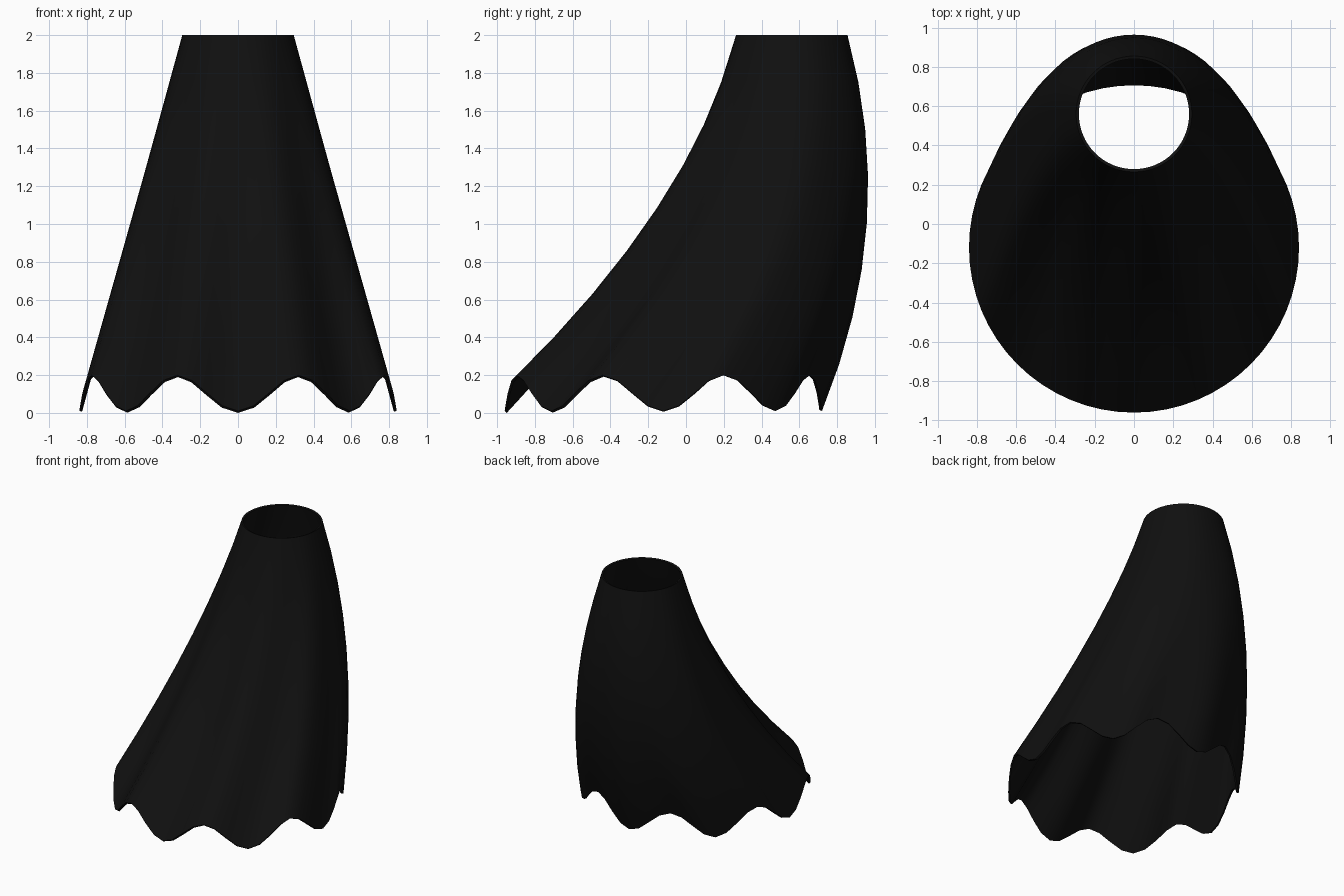
import bpy, bmesh
from math import sin, cos, pi

cube = bpy.data.objects.get("Cube")
if cube:
    bpy.data.objects.remove(cube)

SEGMENTS, RINGS, SCALLOPS = 64, 8, 8
HEM_RADIUS, NECK_RADIUS = 0.84, 0.295
HEM_Y, NECK_Y = -0.12, 0.56
HEM_LOW, HEM_HIGH, TOP = 0.01, 0.20, 2.0


def cloth_point(angle, t):
    """Point on the cloth, t runs from the scalloped hem to the neck."""
    radius = HEM_RADIUS + (NECK_RADIUS - HEM_RADIUS) * t
    centre = HEM_Y + (NECK_Y - HEM_Y) * (1 - (1 - t) ** 2)
    hem = HEM_LOW + (HEM_HIGH - HEM_LOW) * (1 - cos(SCALLOPS * angle)) / 2
    return (radius * sin(angle), centre - radius * cos(angle), hem + (TOP - hem) * t)


# Black cloth
black = bpy.data.materials.new("black_cloth")
black.use_nodes = True
colour = (0.005, 0.005, 0.005, 1)
black.diffuse_color = colour
black.node_tree.nodes["Principled BSDF"].inputs["Base Color"].default_value = colour

# Open tube lofted from the wavy hem to the round neck
bm = bmesh.new()
rings = [[bm.verts.new(cloth_point(2 * pi * s / SEGMENTS, r / RINGS))
          for s in range(SEGMENTS)] for r in range(RINGS + 1)]
for low, high in zip(rings, rings[1:]):
    for s in range(SEGMENTS):
        n = (s + 1) % SEGMENTS
        bm.faces.new((low[s], low[n], high[n], high[s]))
mesh = bpy.data.meshes.new("cloak")
bm.to_mesh(mesh)
bm.free()
mesh.materials.append(black)
cloak = bpy.data.objects.new("cloak", mesh)
bpy.context.collection.objects.link(cloak)

# Thin cloth thickness, growing inward
solid = cloak.modifiers.new("thickness", 'SOLIDIFY')
solid.thickness = 0.015
solid.offset = -1

bpy.ops.object.select_all(action='DESELECT')
cloak.select_set(True)
bpy.context.view_layer.objects.active = cloak
bpy.ops.object.modifier_apply(modifier=solid.name)
bpy.ops.object.shade_smooth_by_angle(angle=pi / 5)
